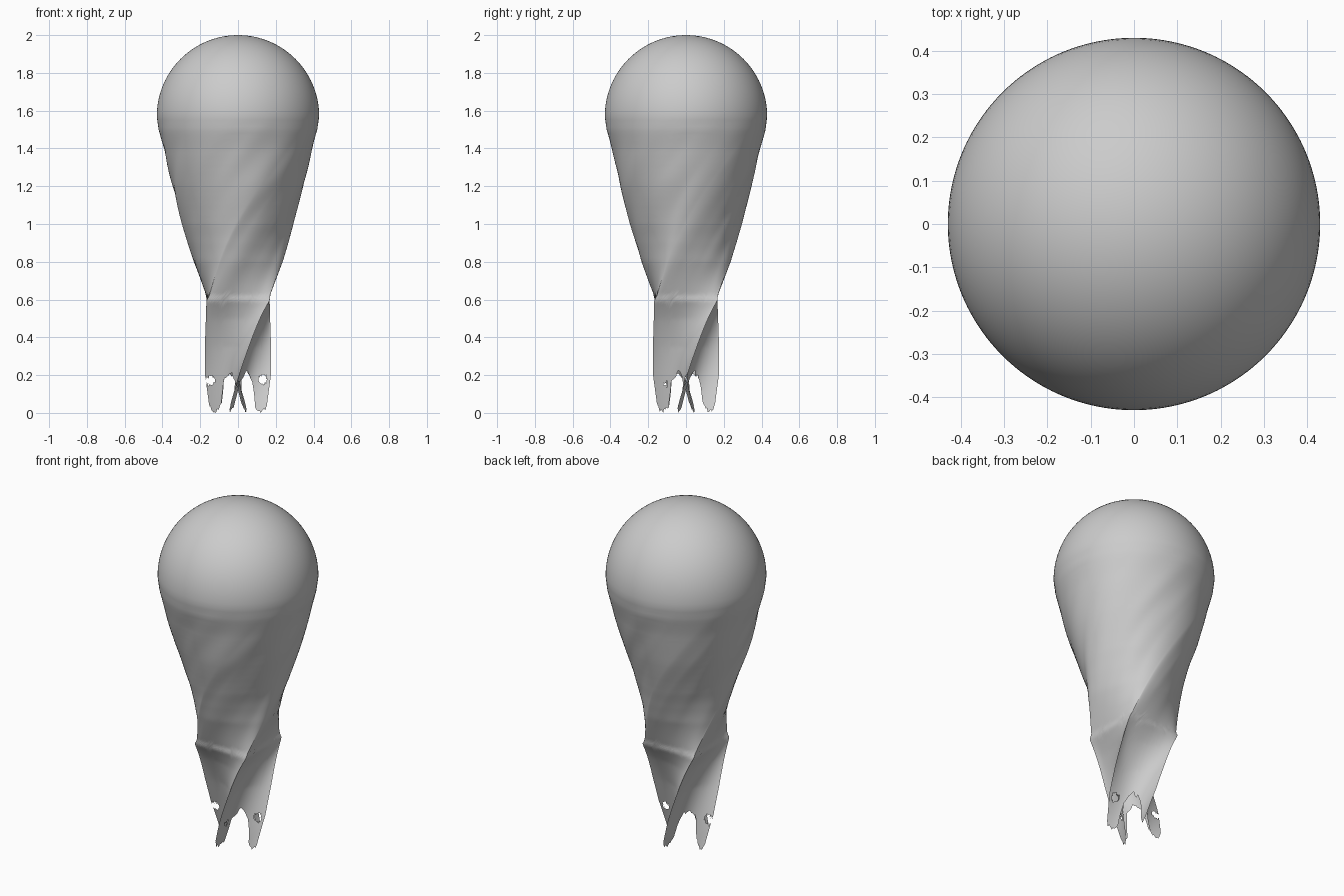
import bpy, bmesh, math, random
from mathutils import Vector, noise

if "Cube" in bpy.data.objects:
    bpy.data.objects.remove(bpy.data.objects["Cube"])

random.seed(4)
COLS, ROWS, DOME = 192, 100, 24      # columns divisible by 8
DOME_Z, DOME_R = 1.57, 0.43

# half width seen from the front, by height
WIDTH = [(0, .148), (.08, .158), (.2, .174), (.35, .175), (.5, .17), (.62, .167), (.7, .197),
         (.8, .235), (.9, .266), (1.0, .295), (1.2, .345), (1.4, .392), (1.5, .42), (1.57, .43)]
# cross-section exponent: under 1 is a four-finned star, 2 is a circle
SHAPE = [(0, .42), (.2, .48), (.35, .58), (.5, .78), (.62, 1.02), (.8, 1.45),
         (1.0, 1.72), (1.25, 1.88), (1.57, 2.0)]
# tattered hem height, from fin edge (0) to the valley between fins (1)
HEM = [(0, .05), (.2, .02), (.35, 0), (.5, .02), (.6, .04), (.67, .1), (.8, .185), (1, .215)]


def lerp(table, x):
    for (a, u), (b, v) in zip(table, table[1:]):
        if x <= b:
            return u + (v - u) * max(0, x - a) / (b - a)
    return table[-1][1]


def section(t, n):
    c, s = math.cos(t), math.sin(t)
    return (math.copysign(abs(c) ** (2 / n), c), math.copysign(abs(s) ** (2 / n), s))


def twist(z):
    return math.radians(108) * (z - .18)


def half_width(z):
    """Widest x of the unit section once twisted."""
    n, a = lerp(SHAPE, z), twist(z)
    ca, sa = math.cos(a), math.sin(a)
    pts = [section(i * math.pi / 36, n) for i in range(36)]
    return max(abs(x * ca - y * sa) for x, y in pts)


SCALE = [(i * .01, lerp(WIDTH, i * .01) / half_width(i * .01)) for i in range(158)]


def cloth_point(t, z):
    n, a = lerp(SHAPE, z), twist(z)
    i = min(156, int(z * 100))
    f = z * 100 - i
    r = SCALE[i][1] * (1 - f) + SCALE[i + 1][1] * f
    x, y = section(t, n)
    # gentle creases that follow the twist
    fade = min(1, max(0, (DOME_Z - z) * 3)) * min(1, z * 2)
    r *= 1 + .022 * fade * noise.noise(Vector((math.cos(t) * 3, math.sin(t) * 3, z * 2.2)))
    x, y = x * r, y * r
    return (x * math.cos(a) - y * math.sin(a), x * math.sin(a) + y * math.cos(a), z)


bm = bmesh.new()
per_fin = COLS // 4
ragged = {(k, d): random.uniform(-.012, .014) for k in range(4) for d in range(per_fin // 2 + 1)}
columns = []
for c in range(COLS):
    t = 2 * math.pi * c / COLS
    fin = round(c / per_fin)
    d = abs(c - fin * per_fin)
    hem = lerp(HEM, d / (per_fin / 2)) + ragged[(fin % 4, d)]
    hem = max(0, hem)
    col = []
    # twisted body
    for k in range(ROWS + 1):
        z = hem + (DOME_Z - hem) * (k / ROWS) ** 1.3
        col.append(bm.verts.new(cloth_point(t, z)))
    # round dome
    a = t + twist(DOME_Z)
    for k in range(1, DOME):
        e = math.pi / 2 * k / DOME
        r = DOME_R * math.cos(e)
        col.append(bm.verts.new((r * math.cos(a), r * math.sin(a), DOME_Z + DOME_R * math.sin(e))))
    columns.append(col)

top = bm.verts.new((0, 0, DOME_Z + DOME_R))
for c in range(COLS):
    p, q = columns[c], columns[(c + 1) % COLS]
    for k in range(len(p) - 1):
        bm.faces.new((p[k], q[k], q[k + 1], p[k + 1]))
    bm.faces.new((p[-1], q[-1], top))

# worn holes through the fins
holes = [((-.147, 0, .17), .025), ((.13, 0, .175), .024), ((0, -.11, .15), .013)]
worn = [f for f in bm.faces
        if any((f.calc_center_median() - Vector(p)).length < r for p, r in holes)]
bmesh.ops.delete(bm, geom=worn, context='FACES')

mesh = bpy.data.meshes.new("twisted_cloth")
bm.to_mesh(mesh)
bm.free()
cloth = bpy.data.objects.new("twisted_cloth", mesh)
bpy.context.collection.objects.link(cloth)

grey = bpy.data.materials.new("plain_grey")
grey.diffuse_color = (.6, .6, .6, 1)
grey.use_nodes = True
grey.node_tree.nodes["Principled BSDF"].inputs["Base Color"].default_value = grey.diffuse_color
mesh.materials.append(grey)

bpy.context.view_layer.objects.active = cloth
cloth.select_set(True)
bpy.ops.object.shade_smooth_by_angle(angle=math.radians(50))
